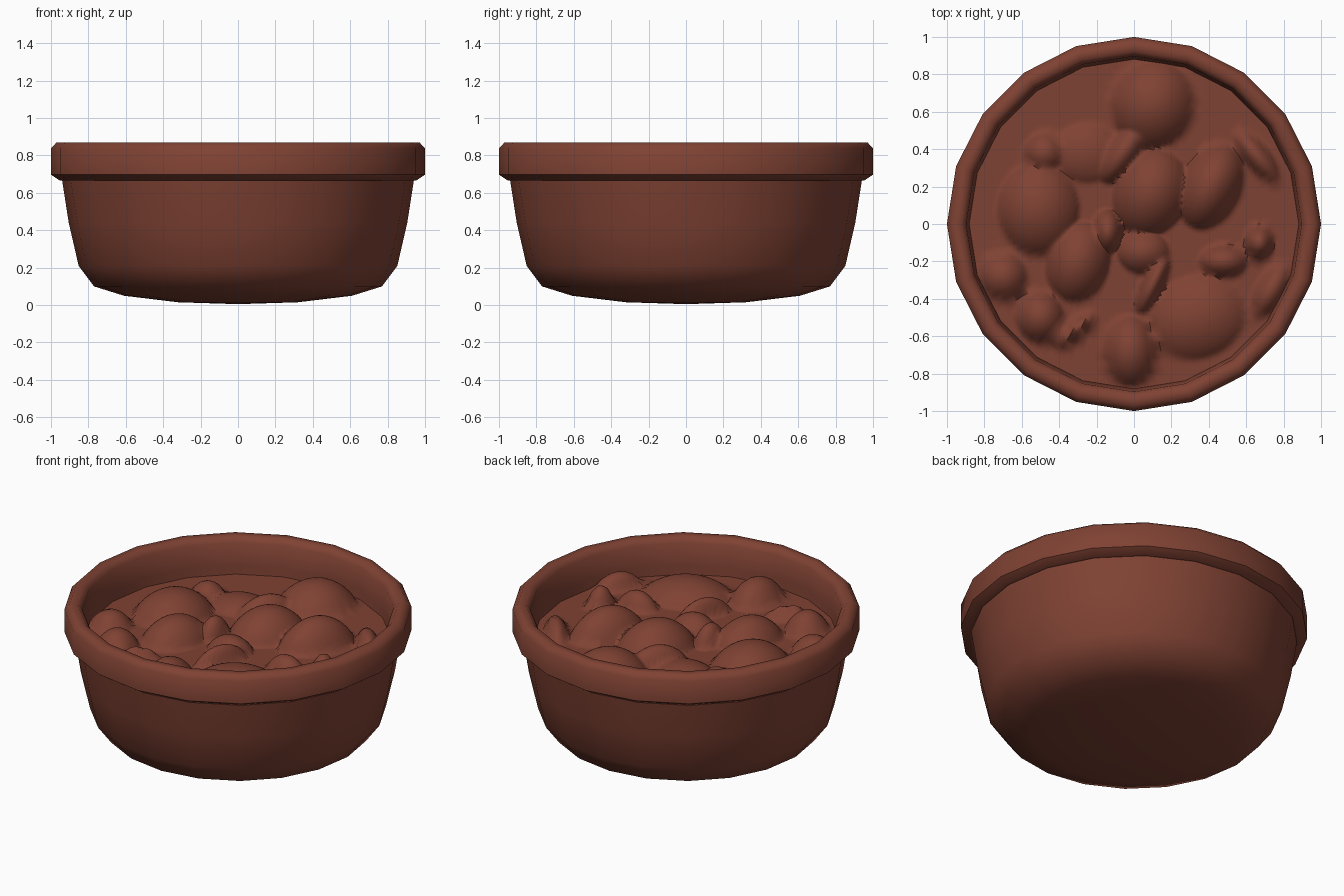
import bpy, bmesh, math

if "Cube" in bpy.data.objects:
    bpy.data.objects.remove(bpy.data.objects["Cube"])

clay = bpy.data.materials.new("reddish brown")
clay.diffuse_color = (0.212, 0.054, 0.033, 1)
clay.use_nodes = True
clay.node_tree.nodes["Principled BSDF"].inputs["Base Color"].default_value = clay.diffuse_color


def make_object(name, bm, angle):
    bmesh.ops.recalc_face_normals(bm, faces=bm.faces)
    me = bpy.data.meshes.new(name)
    bm.to_mesh(me)
    bm.free()
    me.materials.append(clay)
    ob = bpy.data.objects.new(name, me)
    bpy.context.collection.objects.link(ob)
    bpy.ops.object.select_all(action='DESELECT')
    ob.select_set(True)
    bpy.context.view_layer.objects.active = ob
    bpy.ops.object.shade_smooth_by_angle(angle=math.radians(angle))
    return ob


def surface(radii, segs, height):
    """Rings around z, closed by a fan at the centre."""
    bm = bmesh.new()
    centre = bm.verts.new((0, 0, height(0, 0, 0)))
    prev = None
    for k, r in enumerate(radii):
        ring = []
        for i in range(segs):
            a = 2 * math.pi * i / segs
            x, y = r * math.cos(a), r * math.sin(a)
            ring.append(bm.verts.new((x, y, height(k + 1, x, y))))
        for i in range(segs):
            j = (i + 1) % segs
            if prev is None:
                bm.faces.new((centre, ring[i], ring[j]))
            else:
                bm.faces.new((prev[i], ring[i], ring[j], prev[j]))
        prev = ring
    return bm


# Bowl: 20-sided lathe, outside then rim then inner wall
profile = [(0, 0.005), (0.32, 0.015), (0.61, 0.05), (0.77, 0.10), (0.852, 0.21),
           (0.905, 0.44), (0.94, 0.665), (0.952, 0.665), (1.0, 0.697), (1.0, 0.838),
           (0.97, 0.87), (0.925, 0.87), (0.897, 0.838), (0.885, 0.70), (0.878, 0.60)]
bm = surface([p[0] for p in profile[1:]], 20, lambda k, x, y: profile[k][1])
make_object("bowl", bm, 50)

# Stew: lumpy surface; each lump is x, y, half-width, half-length, turn, height
lumps = [(0.10, 0.64, 0.22, 0.24, -20, 0.15), (0.09, 0.17, 0.20, 0.24, -20, 0.16),
         (-0.51, 0.08, 0.22, 0.25, 0, 0.14), (0.41, 0.20, 0.16, 0.24, -25, 0.17),
         (-0.30, -0.20, 0.17, 0.22, -15, 0.14), (-0.02, -0.68, 0.14, 0.19, 0, 0.13),
         (-0.50, -0.50, 0.13, 0.14, 0, 0.12), (0.48, -0.20, 0.13, 0.09, 0, 0.10),
         (0.67, -0.10, 0.08, 0.09, 0, 0.12), (0.34, -0.50, 0.26, 0.22, 20, 0.10),
         (-0.14, -0.04, 0.08, 0.12, 0, 0.12), (-0.06, 0.38, 0.09, 0.19, -35, 0.12),
         (-0.70, -0.28, 0.13, 0.13, 0, 0.10), (0.10, -0.32, 0.06, 0.18, -25, 0.11),
         (-0.32, -0.57, 0.05, 0.15, -50, 0.08), (-0.48, 0.38, 0.11, 0.11, 0, 0.09),
         (0.66, 0.36, 0.07, 0.17, 40, 0.09), (0.73, -0.36, 0.08, 0.15, -30, 0.09),
         (0.05, -0.15, 0.14, 0.12, 0, 0.09), (-0.25, 0.38, 0.18, 0.16, 0, 0.06)]


def stew_height(k, x, y):
    h = 0
    for cx, cy, w, l, turn, top in lumps:
        a = math.radians(turn)
        u = (x - cx) * math.cos(a) + (y - cy) * math.sin(a)
        v = (y - cy) * math.cos(a) - (x - cx) * math.sin(a)
        d = (u / w) ** 2 + (v / l) ** 2
        if d < 1:
            h = max(h, top * (1 - d) ** 0.8)
        elif d < 0:
            h = 0
    return 0.645 + h


bm = surface([0.892 * (i + 1) / 48 for i in range(48)], 120, stew_height)
make_object("stew_filling", bm, 60)
